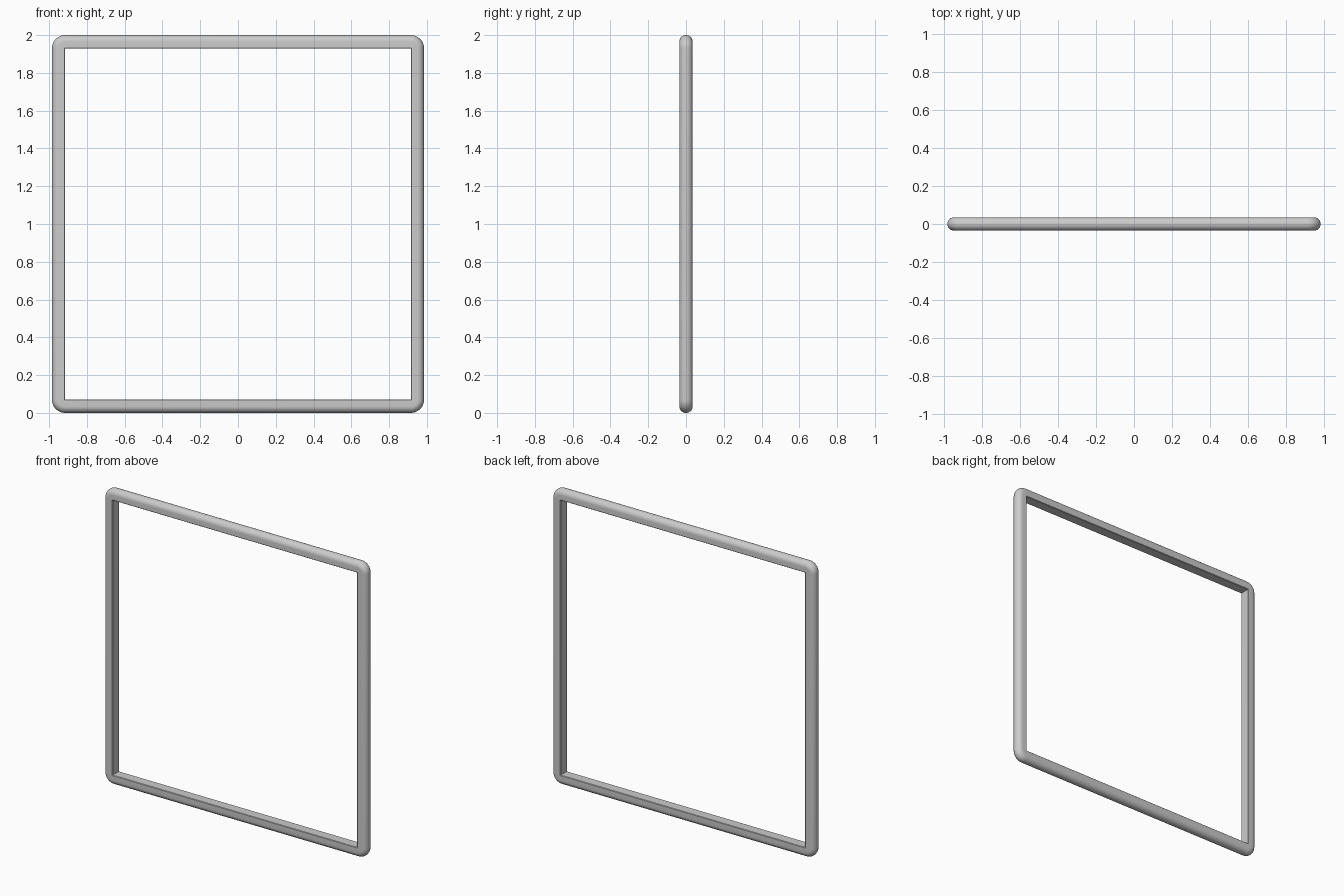
import bpy, bmesh, math

if "Cube" in bpy.data.objects:
    bpy.data.objects.remove(bpy.data.objects["Cube"])

HALF_W, HEIGHT = 0.985, 2.0      # outer size of the frame
R = 0.035                        # half thickness of the bar
CORNER = 0.07                    # outer corner radius
STEPS = 10                       # segments per corner

# D-shaped bar section as (inset from outer edge, y): round outside, flat inside
section = [(R - R * math.cos(a), R * math.sin(a))
           for a in (math.radians(-90 + 180 * i / 16) for i in range(17))]
section += [(0.067, R), (0.07, R - 0.003), (0.07, -R + 0.003), (0.067, -R)]


def outline(inset):
    """Rounded rectangle in x/z, shrunk by the inset."""
    r = max(CORNER - inset, 0.002)
    cx, cz = HALF_W - inset - r, HEIGHT / 2 - inset - r
    pts = []
    for k, (sx, sz) in enumerate([(1, 1), (-1, 1), (-1, -1), (1, -1)]):
        for i in range(STEPS + 1):
            a = math.pi / 2 * (k + i / STEPS)
            pts.append((sx * cx + r * math.cos(a),
                        HEIGHT / 2 + sz * cz + r * math.sin(a)))
    return pts


# Sweep the section around the frame
bm = bmesh.new()
loops = [[bm.verts.new((x, y, z)) for x, z in outline(d)] for d, y in section]
n = len(loops[0])
for a, b in zip(loops, loops[1:] + loops[:1]):
    for i in range(n):
        j = (i + 1) % n
        bm.faces.new((a[i], a[j], b[j], b[i]))
bmesh.ops.recalc_face_normals(bm, faces=bm.faces)

mesh = bpy.data.meshes.new("square_frame")
bm.to_mesh(mesh)
bm.free()
frame = bpy.data.objects.new("square_frame", mesh)
bpy.context.collection.objects.link(frame)
bpy.context.view_layer.objects.active = frame
frame.select_set(True)
bpy.ops.object.shade_smooth_by_angle(angle=math.radians(35))
